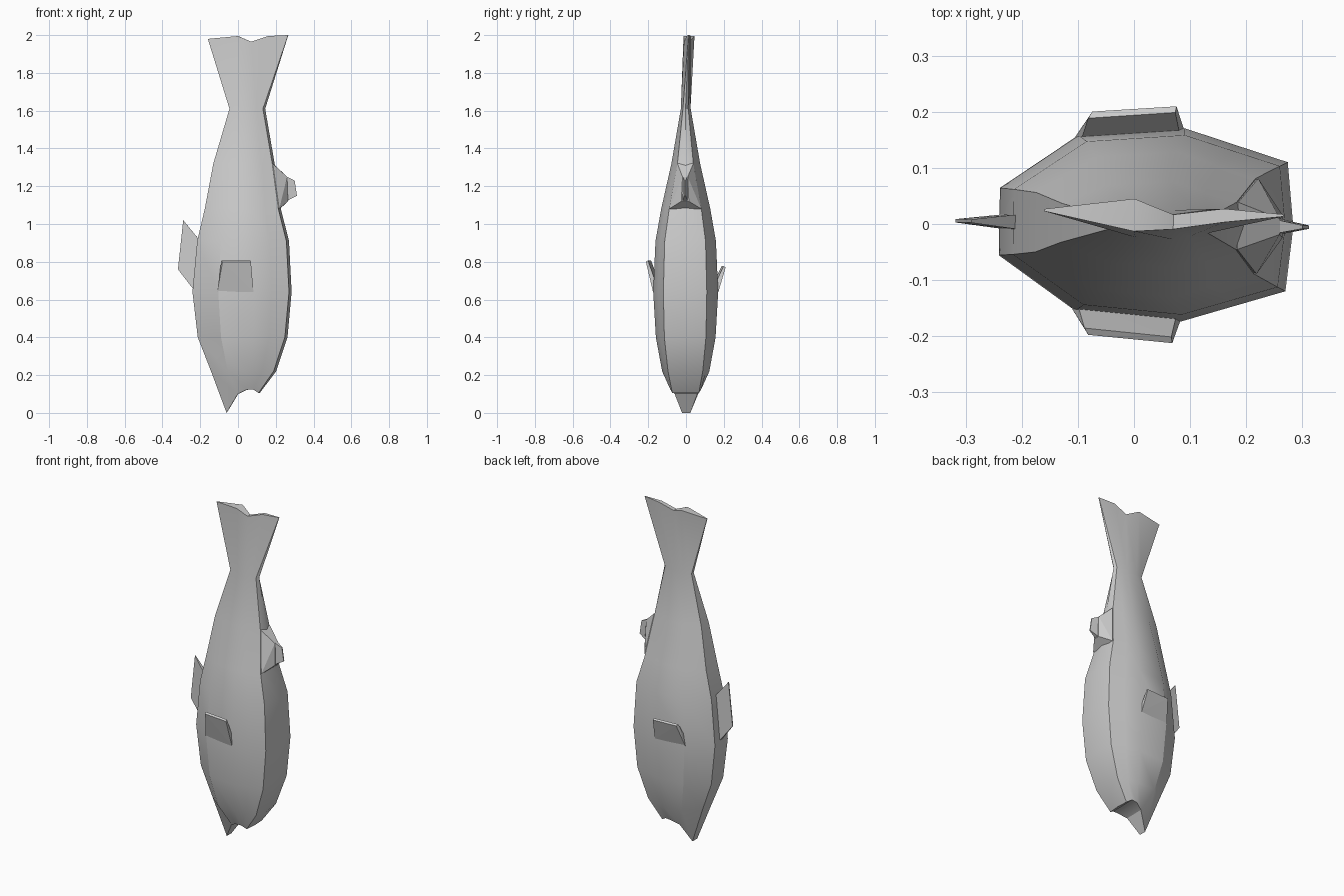
import bpy, bmesh
from mathutils import Vector, Matrix

if "Cube" in bpy.data.objects:
    bpy.data.objects.remove(bpy.data.objects["Cube"])


def finish(name, bm, smooth=False):
    bmesh.ops.recalc_face_normals(bm, faces=bm.faces)
    mesh = bpy.data.meshes.new(name)
    bm.to_mesh(mesh)
    bm.free()
    ob = bpy.data.objects.new(name, mesh)
    bpy.context.collection.objects.link(ob)
    if smooth:
        bpy.ops.object.select_all(action='DESELECT')
        bpy.context.view_layer.objects.active = ob
        ob.select_set(True)
        bpy.ops.object.shade_smooth_by_angle(angle=0.52)
    # the whole model is turned very slightly about z
    ob.data.transform(Matrix.Rotation(-0.018, 4, 'Z'))
    return ob


def hull(name, pts):
    bm = bmesh.new()
    for p in pts:
        bm.verts.new(p)
    res = bmesh.ops.convex_hull(bm, input=bm.verts)
    return finish(name, bm)


def closed_ring(cols, belly):
    """Columns (x, y centre, half width, z) from back to belly -> closed loop."""
    side = [Vector((x, c + h, z)) for x, c, h, z in cols]
    other = [Vector((x, c - h, z)) for x, c, h, z in reversed(cols)]
    x, c, h, z = cols[-1]
    return side + [Vector((x + belly, c, z))] + other


def section(z, left, right, back, mid, belly):
    fr = (0, 0.27, 0.64, 0.82, 1)
    hs = (back, 0.91 * mid, mid, (mid + belly) / 2, belly)
    return closed_ring([(left + f * (right - left), 0, h, z) for f, h in zip(fr, hs)], 0.012)


# body: mouth ring, cross-sections, tail fin edge
rings = [closed_ring([(-0.06, 0, 0.022, 0), (0.0, 0, 0.06, 0.10), (0.045, 0, 0.08, 0.122),
                      (0.08, 0, 0.082, 0.125), (0.11, 0, 0.07, 0.105)], 0.005)]
for s in ((0.22, -0.142, 0.19, 0.042, 0.125, 0.092),
          (0.40, -0.212, 0.25, 0.055, 0.158, 0.11),
          (0.64, -0.24, 0.272, 0.06, 0.172, 0.115),
          (0.91, -0.215, 0.258, 0.058, 0.16, 0.108),
          (1.08, -0.175, 0.215, 0.053, 0.13, 0.085),
          (1.32, -0.13, 0.182, 0.035, 0.076, 0.042),
          (1.61, -0.045, 0.132, 0.01, 0.026, 0.014)):
    rings.append(section(*s))
rings.append(closed_ring([(-0.16, 0.022, 0.002, 1.98), (0.0, 0.016, 0.029, 1.995),
                          (0.07, 0.005, 0.013, 1.965), (0.16, 0.018, 0.012, 1.995),
                          (0.265, 0.02, 0.002, 2.0)], 0.001))
bm = bmesh.new()
loops = [[bm.verts.new(p) for p in r] for r in rings]
n = len(loops[0])
for a, b in zip(loops, loops[1:]):
    for i in range(n):
        j = (i + 1) % n
        bm.faces.new((a[i], a[j], b[j], b[i]))
for lp in (loops[0], loops[-1]):
    for i in range(4):
        bm.faces.new((lp[i], lp[i + 1], lp[n - 2 - i], lp[n - 1 - i]))
    bm.faces.new((lp[4], lp[5], lp[6]))
finish("fish_body", bm, True)

# raised belly ridge carrying the small rear fin
pair = lambda x, h, z: [(x, h, z), (x, -h, z)]
hull("belly_ridge", pair(0.22, 0.085, 1.08) + pair(0.185, 0.042, 1.32)
     + pair(0.265, 0.02, 1.12) + pair(0.26, 0.014, 1.25) + pair(0.12, 0.03, 1.2))
hull("belly_fin", pair(0.255, 0.015, 1.12) + pair(0.312, 0.003, 1.15)
     + pair(0.30, 0.003, 1.23) + pair(0.25, 0.013, 1.255))

# back fin
hull("back_fin", pair(-0.20, 0.014, 0.91) + pair(-0.29, 0.003, 1.02)
     + pair(-0.318, 0.003, 0.76) + pair(-0.225, 0.014, 0.64))

# side fins, hinged at the lower edge and leaning outward
for name, s, top in (("side_fin_front", -1, 0.80), ("side_fin_rear", 1, 0.77)):
    hull(name, [(-0.107, s * 0.154, 0.64), (0.085, s * 0.173, 0.64),
                (-0.10, s * 0.138, 0.68), (0.08, s * 0.155, 0.68),
                (-0.078, s * 0.199, top), (0.072, s * 0.211, top),
                (-0.085, s * 0.187, top + 0.007), (0.07, s * 0.200, top + 0.007)])
